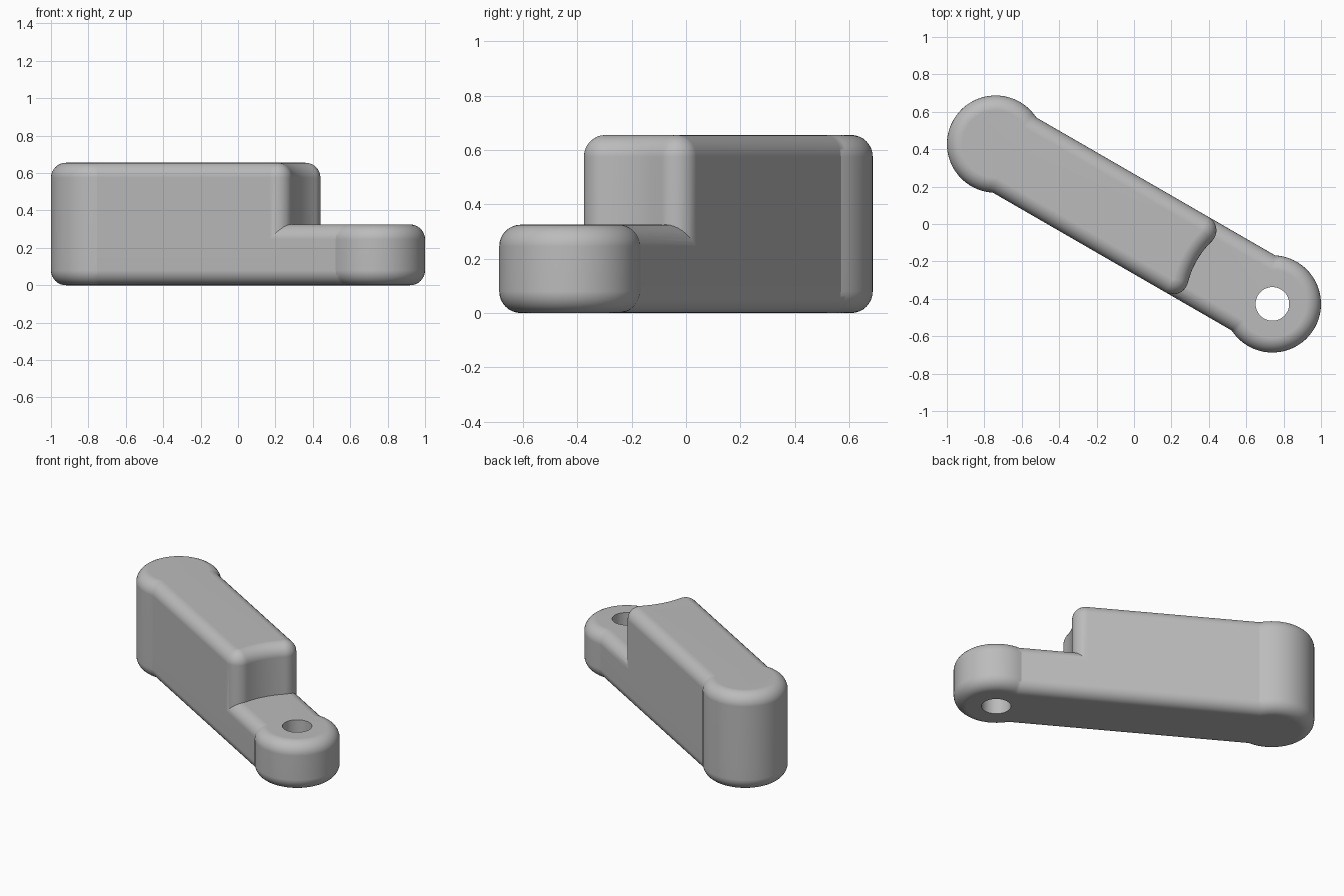
import bpy, bmesh, math

if "Cube" in bpy.data.objects:
    bpy.data.objects.remove(bpy.data.objects["Cube"])

L, R, W = 0.8545, 0.26, 0.232     # half distance between end centres, end radius, bar half width
STEP_R, CORNER = 0.466, 0.082     # concave step radius, vertical corner radius
FILLET, STEPS = 0.08, 8
LOW, HIGH = 0.325, 0.655


def arc(cx, cy, r, a0, a1, n):
    return [(cx + r * math.cos(a0 + (a1 - a0) * i / n),
             cy + r * math.sin(a0 + (a1 - a0) * i / n)) for i in range(n + 1)]


def left_end(d):
    a = math.asin((W - d) / (R - d))
    return arc(-L, 0, R - d, a, 2 * math.pi - a, 40)


def link_outline(d):
    # bar with a round lobe at both ends
    left = left_end(d)
    return left + [(-x, -y) for x, y in left]


def block_outline(d):
    # round lobe at the left, scooped end with rounded corners at the right
    cy = W - CORNER
    cx = L - math.sqrt((STEP_R + CORNER) ** 2 - cy ** 2)
    a = math.atan2(cy, L - cx)
    r = CORNER - d
    return (left_end(d) + arc(cx, -cy, r, -math.pi / 2, a, 14)
            + arc(L, 0, STEP_R + d, math.pi + a, math.pi - a, 16)[1:-1]
            + arc(cx, cy, r, -a, math.pi / 2, 14))


def solid(name, outline, z0, z1, round_bottom):
    # stack of inset outlines giving quarter-round edges
    q = [math.pi / 2 * i / STEPS for i in range(STEPS + 1)]
    layers = [(FILLET * (1 - math.cos(t)), z1 - FILLET * (1 - math.sin(t))) for t in q]
    if round_bottom:
        layers = [(FILLET * (1 - math.cos(t)), z0 + FILLET * (1 - math.sin(t)))
                  for t in reversed(q)] + layers
    else:
        layers = [(0, z0)] + layers
    bm = bmesh.new()
    rings = [[bm.verts.new((x, y, z)) for x, y in outline(d)] for d, z in layers]
    n = len(rings[0])
    for a, b in zip(rings, rings[1:]):
        for i in range(n):
            j = (i + 1) % n
            bm.faces.new((a[i], a[j], b[j], b[i]))
    bm.faces.new(rings[0][::-1])
    bm.faces.new(rings[-1])
    bmesh.ops.recalc_face_normals(bm, faces=bm.faces)
    me = bpy.data.meshes.new(name)
    bm.to_mesh(me)
    bm.free()
    ob = bpy.data.objects.new(name, me)
    bpy.context.collection.objects.link(ob)
    return ob


def boolean(ob, other, op):
    m = ob.modifiers.new(op.lower(), 'BOOLEAN')
    m.operation, m.object, m.solver = op, other, 'EXACT'
    bpy.context.view_layer.objects.active = ob
    bpy.ops.object.modifier_apply(modifier=m.name)
    bpy.data.objects.remove(other)


# low link plus tall block joined into one body
body = solid("stepped_link", link_outline, 0, LOW, True)
boolean(body, solid("tall_block", block_outline, 0.16, HIGH, False), 'UNION')

# pin hole through the low end
bpy.ops.mesh.primitive_cylinder_add(vertices=48, radius=0.09, depth=2, location=(L, 0, 0))
boolean(body, bpy.context.object, 'DIFFERENCE')

# grey finish, smooth shading, diagonal placement
grey = bpy.data.materials.new("grey")
grey.diffuse_color = (0.5, 0.5, 0.5, 1)
grey.use_nodes = True
grey.node_tree.nodes["Principled BSDF"].inputs["Base Color"].default_value = grey.diffuse_color
body.data.materials.clear()
body.data.materials.append(grey)
for p in body.data.polygons:
    p.material_index = 0
bpy.ops.object.select_all(action='DESELECT')
body.select_set(True)
bpy.context.view_layer.objects.active = body
bpy.ops.object.shade_smooth_by_angle(angle=math.radians(22))
body.modifiers.new("even_normals", 'WEIGHTED_NORMAL').keep_sharp = True
body.rotation_euler.z = math.radians(-30)
